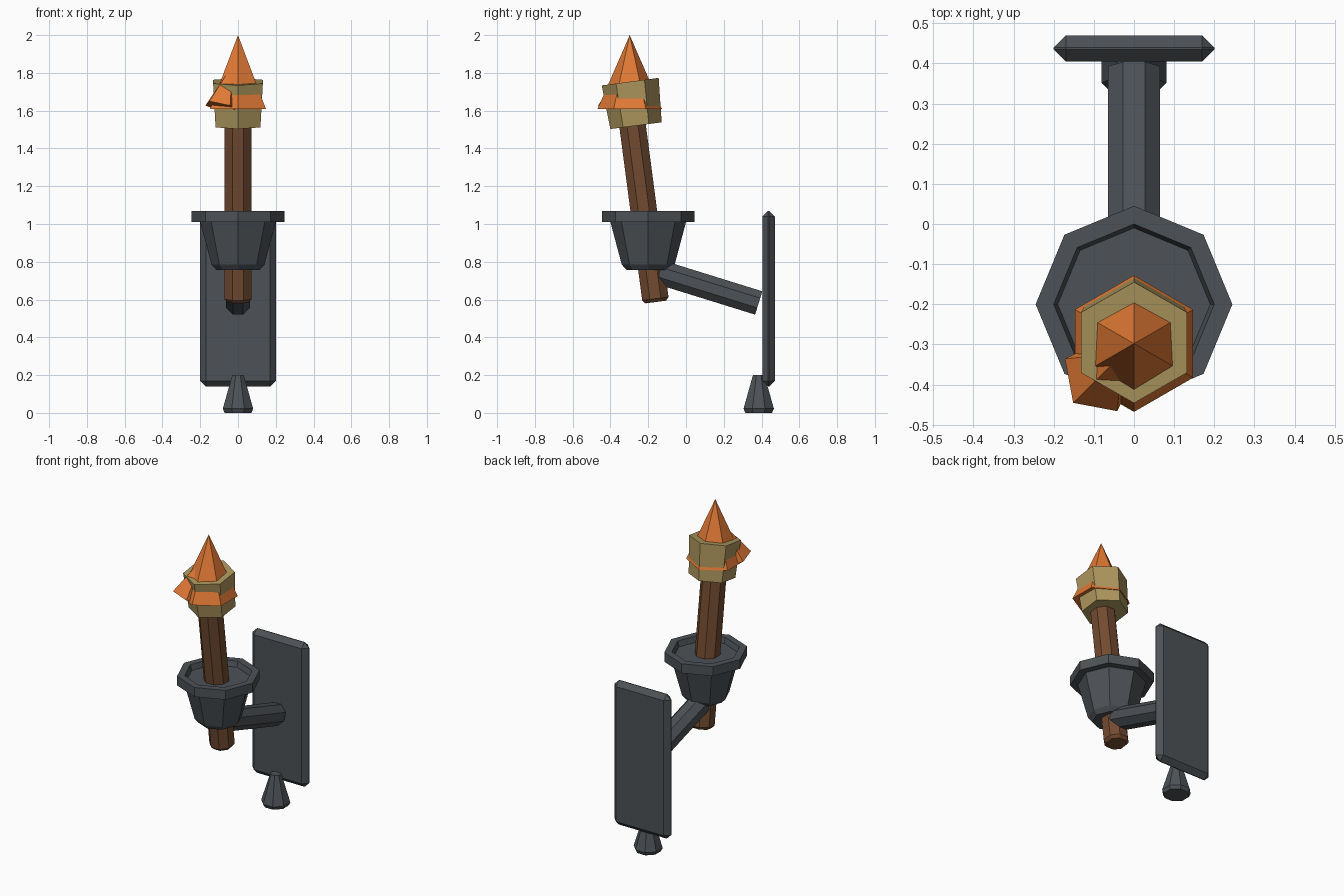
import bpy, bmesh
from math import sin, cos, pi, radians
from mathutils import Vector, Matrix

if "Cube" in bpy.data.objects:
    bpy.data.objects.remove(bpy.data.objects["Cube"])


def material(name, rgb):
    m = bpy.data.materials.new(name)
    m.diffuse_color = (*rgb, 1)
    m.use_nodes = True
    m.node_tree.nodes["Principled BSDF"].inputs["Base Color"].default_value = m.diffuse_color
    return m


IRON = material("iron", (0.075, 0.085, 0.095))
WOOD = material("wood", (0.17, 0.07, 0.03))
CLOTH = material("cloth", (0.42, 0.31, 0.11))
FIRE = material("fire", (0.75, 0.19, 0.035))
TILT = Matrix.Rotation(radians(7.5), 4, 'X')


def finish(bm, name, mat, matrix):
    bmesh.ops.recalc_face_normals(bm, faces=bm.faces)
    me = bpy.data.meshes.new(name)
    bm.to_mesh(me)
    bm.free()
    me.transform(matrix)
    me.materials.append(mat)
    ob = bpy.data.objects.new(name, me)
    bpy.context.collection.objects.link(ob)
    return ob


def lathe(name, profile, sides, start, mat, matrix):
    """Flat-sided solid of revolution; radius 0 at an end makes a point."""
    bm = bmesh.new()
    rings = []
    for r, z in profile:
        if r == 0:
            rings.append([bm.verts.new((0, 0, z))] * sides)
        else:
            rings.append([bm.verts.new((r * cos(start + 2 * pi * i / sides),
                                        r * sin(start + 2 * pi * i / sides), z))
                          for i in range(sides)])
    for a, b in zip(rings, rings[1:]):
        for i in range(sides):
            j = (i + 1) % sides
            bm.faces.new(list(dict.fromkeys((a[i], a[j], b[j], b[i]))))
    for (r, _), ring in ((profile[0], rings[0]), (profile[-1], rings[-1])):
        if r:
            bm.faces.new(ring)
    return finish(bm, name, mat, matrix)


def at(x, y, z):
    return Matrix.Translation((x, y, z))


# wall plate with chamfered edges
bm = bmesh.new()
bmesh.ops.create_cube(bm, size=1)
bmesh.ops.scale(bm, vec=(0.4, 0.065, 0.93), verts=bm.verts)
bmesh.ops.bevel(bm, geom=bm.edges[:], offset=0.03, segments=1, affect='EDGES')
finish(bm, "wall_plate", IRON, at(0, 0.4375, 0.605))

# octagonal support arm
a, b = Vector((0, -0.14, 0.745)), Vector((0, 0.385, 0.582))
aim = (b - a).to_track_quat('Z', 'Y').to_matrix().to_4x4()
lathe("support_arm", [(0.07, 0), (0.07, (b - a).length)], 8, pi / 8, IRON,
      Matrix.Translation(a) @ aim)

# cup with overhanging rim and shallow recess
lathe("cup", [(0.115, 0.757), (0.14, 0.785), (0.2, 1.01), (0.245, 1.01),
              (0.245, 1.07), (0.2, 1.07), (0.19, 1.035)],
      8, 0, IRON, at(0, -0.2, 0))

# knob under the plate
lathe("bottom_knob", [(0.076, 0), (0.087, 0.022), (0.033, 0.2)],
      8, pi / 8, IRON, at(0, 0.385, 0))

# leaning torch: handle and cloth wrap
lathe("torch_handle", [(0.06, 0), (0.076, 0.018), (0.076, 1.06)],
      8, pi / 8, WOOD, at(0, -0.16, 0.587) @ TILT)
lathe("cloth_wrap", [(0.137, -0.1175), (0.152, 0.1175)],
      6, pi / 2, CLOTH, at(0, -0.28, 1.637) @ TILT)

# main flame, and a small tongue leaning inward from the front left
lathe("main_flame", [(0.17, 1.61), (0, 2.0)], 6, pi / 2, FIRE, at(0, -0.298, 0))
lean = Matrix.Rotation(radians(225), 4, 'Z') @ Matrix.Rotation(radians(-20), 4, 'Y')
lathe("small_flame", [(0.097, 0), (0, 0.24)], 5, 0, FIRE,
      at(-0.087, -0.381, 1.617) @ lean)
